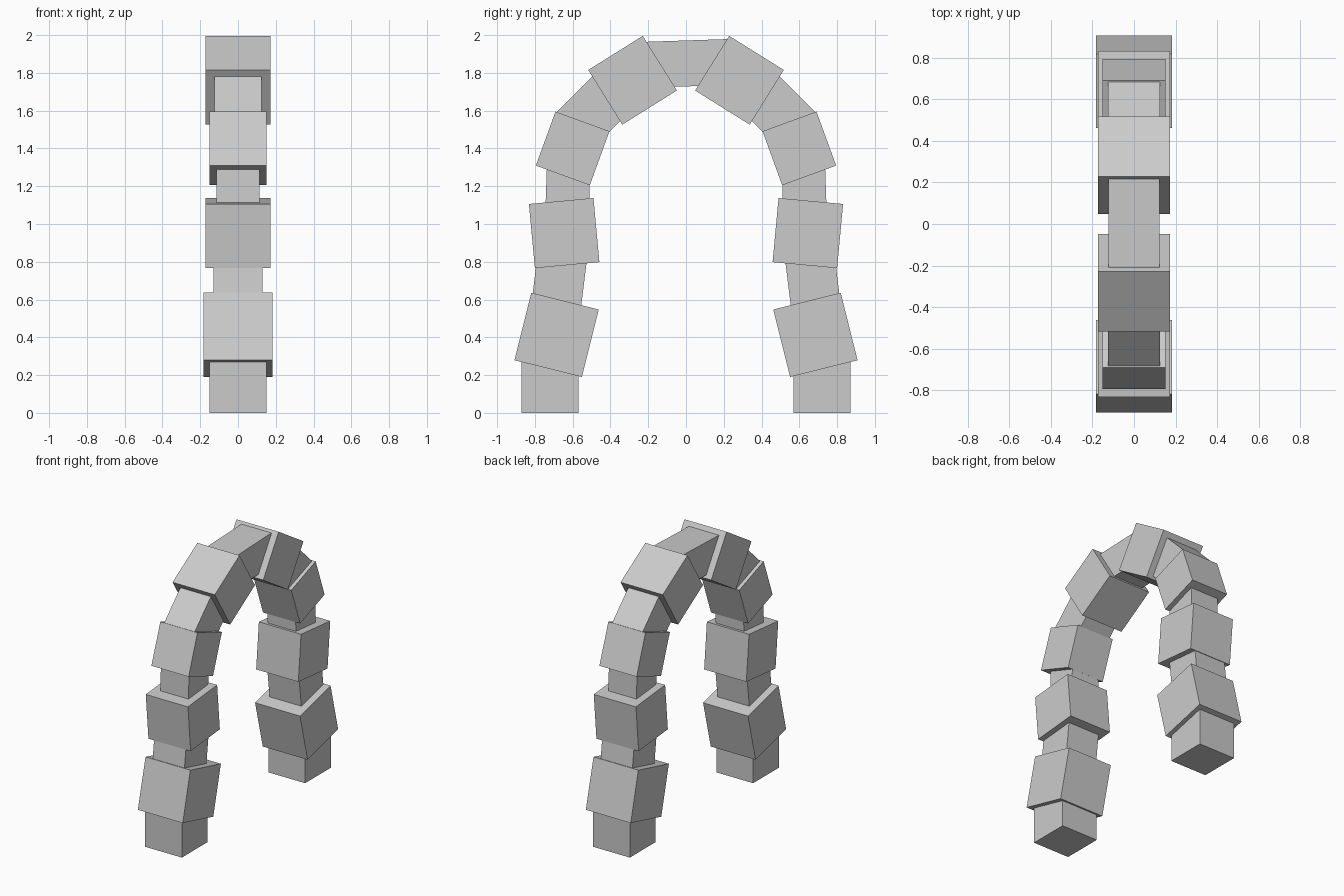
import bpy
from math import radians

if "Cube" in bpy.data.objects:
    bpy.data.objects.remove(bpy.data.objects["Cube"])


def block(name, y, z, width_x, width_y, height, tilt):
    """Box centred at (0, y, z), tilted about the x axis (degrees)."""
    bpy.ops.mesh.primitive_cube_add(size=1, location=(0, y, z),
                                    rotation=(radians(tilt), 0, 0))
    ob = bpy.context.object
    ob.name = name
    ob.scale = (width_x, width_y, height)
    return ob


# One leg of the arch from ground to crown: large stones and narrower links
# name, distance from centre, z, x width, y width, height, tilt
leg = [
    ("foot_block", 0.72, 0.17, 0.30, 0.30, 0.34, 0),
    ("lower_stone", 0.685, 0.413, 0.367, 0.368, 0.368, -14),
    ("lower_link", 0.672, 0.69, 0.26, 0.263, 0.30, -7),
    ("middle_stone", 0.645, 0.952, 0.345, 0.343, 0.341, 5.3),
    ("middle_link", 0.625, 1.20, 0.23, 0.23, 0.25, -2),
    ("upper_stone", 0.60, 1.40, 0.304, 0.304, 0.304, -20),
    ("upper_link", 0.488, 1.597, 0.25, 0.27, 0.30, -45),
    ("crown_stone", 0.283, 1.761, 0.345, 0.341, 0.341, 32),
]

# Both legs, mirrored across y = 0
for side, label in ((-1, "front"), (1, "back")):
    for name, y, z, wx, wy, h, tilt in leg:
        block(f"{label}_{name}", side * y, z, wx, wy, h, -side * tilt)

# Slightly tilted keystone joining the legs
block("keystone", 0, 1.85, 0.246, 0.44, 0.243, 1.9)
